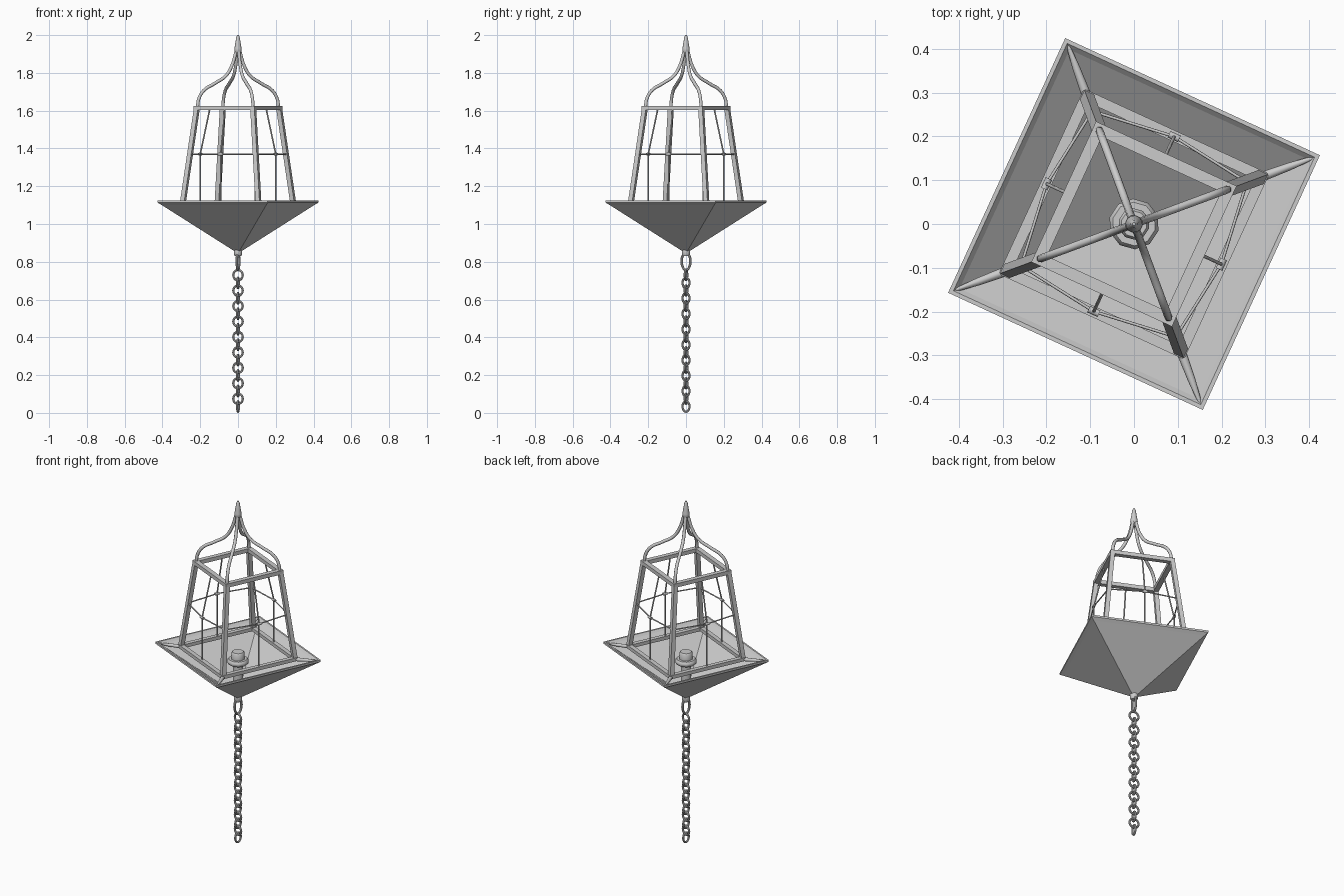
import bpy
import bmesh
from math import sin, cos, pi, radians
from mathutils import Vector, Matrix

TURN = radians(20.3)      # direction of the first cage corner
QUARTER = pi / 2

cube = bpy.data.objects.get("Cube")
if cube:
    bpy.data.objects.remove(cube, do_unlink=True)


def polar(r, angle, z):
    return Vector((r * cos(angle), r * sin(angle), z))


def finish(name, bm, smooth=False):
    bmesh.ops.recalc_face_normals(bm, faces=bm.faces)
    mesh = bpy.data.meshes.new(name)
    bm.to_mesh(mesh)
    bm.free()
    obj = bpy.data.objects.new(name, mesh)
    bpy.context.collection.objects.link(obj)
    if smooth:
        bpy.ops.object.select_all(action='DESELECT')
        obj.select_set(True)
        bpy.context.view_layer.objects.active = obj
        bpy.ops.object.shade_smooth_by_angle(angle=radians(40))
    return obj


def lathe(name, profile, sides, loop=False, smooth=False):
    """Turn (radius, height) points about z; loop closes the profile, else cap the ends."""
    bm = bmesh.new()
    rings = [[bm.verts.new(polar(r, TURN + 2 * pi * i / sides, z)) for i in range(sides)]
             for r, z in profile]
    pairs = list(zip(rings, rings[1:]))
    if loop:
        pairs.append((rings[-1], rings[0]))
    else:
        bm.faces.new(rings[0])
        bm.faces.new(rings[-1])
    for a, b in pairs:
        for i in range(sides):
            j = (i + 1) % sides
            bm.faces.new((a[i], a[j], b[j], b[i]))
    return finish(name, bm, smooth)


def rod(name, points, radius, tips=None, spline='POLY'):
    """Round rod along a path; tips optionally scales the radius at each point."""
    curve = bpy.data.curves.new(name, 'CURVE')
    curve.dimensions = '3D'
    curve.bevel_depth = radius
    curve.bevel_resolution = 2
    curve.use_fill_caps = True
    s = curve.splines.new(spline)
    if spline == 'BEZIER':
        s.bezier_points.add(len(points) - 1)
        for bp, p in zip(s.bezier_points, points):
            bp.co = p
            bp.handle_left_type = bp.handle_right_type = 'AUTO'
        s.resolution_u = 6
    else:
        s.points.add(len(points) - 1)
        for i, p in enumerate(points):
            s.points[i].co = (*p, 1)
            s.points[i].radius = tips[i] if tips else 1
    obj = bpy.data.objects.new(name, curve)
    bpy.context.collection.objects.link(obj)
    return obj


def link(name, z, angle, half_width, half_height, tube=0.006):
    """Oval chain link standing upright, its flat side facing the given direction."""
    bm = bmesh.new()
    n, m = 20, 8
    spin = Matrix.Rotation(angle + QUARTER, 3, 'Z')
    grid = []
    for i in range(n):
        a = 2 * pi * i / n
        ring = []
        for k in range(m):
            t = 2 * pi * k / m
            d = tube * cos(t)
            p = Vector(((half_width - tube + d) * cos(a), tube * sin(t),
                        (half_height - tube + d) * sin(a)))
            ring.append(bm.verts.new(spin @ p + Vector((0, 0, z))))
        grid.append(ring)
    for i in range(n):
        for k in range(m):
            a, b, l = grid[i], grid[(i + 1) % n], (k + 1) % m
            bm.faces.new((a[k], b[k], b[l], a[l]))
    return finish(name, bm, True)


# Hollow pyramid shade with a thin lip
lathe("shade", [(0.018, 0.855), (0.43, 1.1), (0.453, 1.113), (0.453, 1.124),
                (0.44, 1.124), (0.425, 1.112), (0.018, 0.875)], 4)
lathe("shade_collar", [(0.017, 0.83), (0.022, 0.84), (0.022, 0.86), (0.016, 0.88)],
      12, smooth=True)

# Lamp socket inside the shade
lathe("socket_stem", [(0.028, 0.88), (0.028, 1.05)], 10, smooth=True)
lathe("socket_ring", [(0.03, 1.05), (0.05, 1.05), (0.058, 1.06), (0.058, 1.07),
                      (0.05, 1.08), (0.03, 1.08)], 10, loop=True, smooth=True)
lathe("socket_cap", [(0.036, 1.08), (0.036, 1.112), (0.03, 1.12)], 10, smooth=True)

# Square cage frames
lathe("base_frame", [(0.295, 1.105), (0.33, 1.105), (0.33, 1.125), (0.295, 1.125)], 4, loop=True)
lathe("top_frame", [(0.212, 1.603), (0.25, 1.603), (0.25, 1.625), (0.212, 1.625)], 4, loop=True)

# Corner posts, dome ribs and eave brackets
for c in range(4):
    a = TURN + c * QUARTER
    bm = bmesh.new()
    ends = []
    for r, z in ((0.312, 1.108), (0.231, 1.62)):
        ends.append([bm.verts.new(polar(r, a, z) + polar(0.017, a + k * QUARTER, 0))
                     for k in range(4)])
    for k in range(4):
        l = (k + 1) % 4
        bm.faces.new((ends[0][k], ends[0][l], ends[1][l], ends[1][k]))
    for e in ends:
        bm.faces.new(e)
    finish(f"corner_post_{c}", bm)

    path = [(0.229, 1.615), (0.222, 1.66), (0.195, 1.705), (0.13, 1.745), (0.068, 1.785),
            (0.034, 1.84), (0.012, 1.91)]
    rod(f"dome_rib_{c}", [polar(r, a, z) for r, z in path], 0.009, spline='BEZIER')
    rod(f"eave_bracket_{c}", [polar(0.315, a, 1.112), polar(0.38, a, 1.114), polar(0.445, a, 1.117)],
        0.011, tips=(1, 0.8, 0.3))

# Wire guard on each cage side
for f in range(4):
    a = TURN + (f + 0.5) * QUARTER
    mid = polar(0.22, a, 1.37)
    rod(f"upright_wire_{f}", [polar(0.22, a, 1.115), mid, polar(0.163, a, 1.615)], 0.004)
    left, right = (polar(0.275, a + s * QUARTER / 2, 1.37) for s in (1, -1))
    rod(f"cross_wire_{f}", [left, mid, right], 0.0035)
    side = polar(0.013, a + QUARTER, 0)
    rod(f"wire_clip_{f}", [mid - side, mid + side], 0.008)

# Finial on top of the ribs
lathe("finial", [(0.01, 1.89), (0.014, 1.905), (0.02, 1.918), (0.019, 1.93), (0.013, 1.965),
                 (0.009, 1.99), (0.004, 2.0)], 12, smooth=True)

# Hanging chain
FACE = radians(75)
link("shackle", 0.803, FACE + QUARTER, 0.031, 0.053, 0.007)
for i in range(9):
    z = 0.075 + i * 0.0818
    link(f"broad_link_{i}", z, FACE, 0.032, 0.033)
    link(f"narrow_link_{i}", z - 0.041, FACE + QUARTER, 0.025, 0.034)
